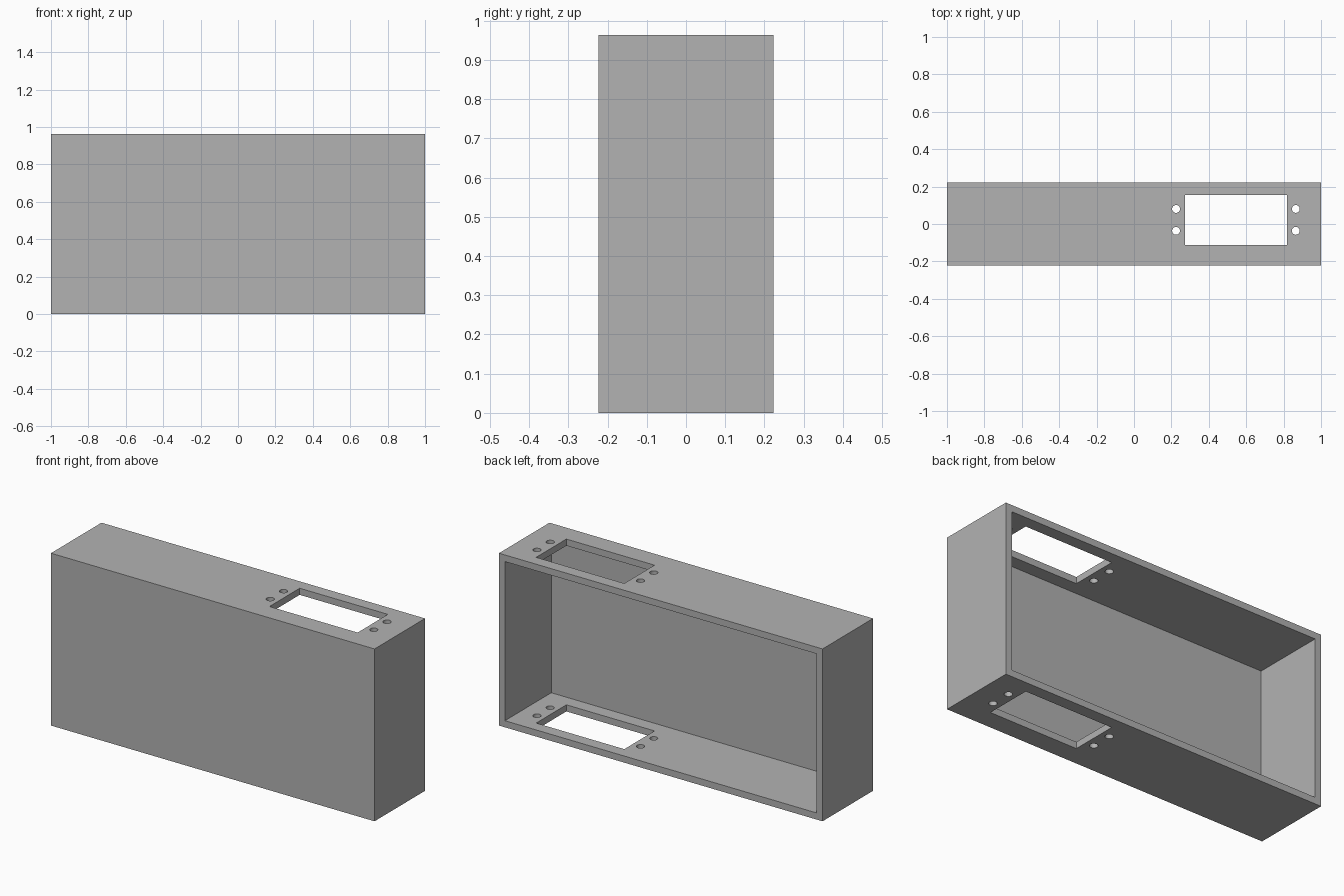
import bpy

old = bpy.data.objects.get("Cube")
if old:
    bpy.data.objects.remove(old, do_unlink=True)

LENGTH, DEPTH, HEIGHT, WALL = 2.0, 0.446, 0.963, 0.037
SLOT_X, SLOT_Y = 0.545, 0.022          # centre of the rectangular opening
SLOT_SIZE = (0.545, 0.267)
HOLE_DX, HOLE_DY, HOLE_R = 0.32, 0.0585, 0.021

grey = bpy.data.materials.new("plain_grey")
grey.use_nodes = True
colour = (0.448, 0.448, 0.448, 1.0)
grey.diffuse_color = colour
bsdf = next(n for n in grey.node_tree.nodes if n.type == 'BSDF_PRINCIPLED')
bsdf.inputs["Base Color"].default_value = colour


def box(name, size, centre):
    bpy.ops.mesh.primitive_cube_add(size=1, location=centre)
    obj = bpy.context.object
    obj.name = name
    obj.scale = size
    bpy.ops.object.transform_apply(location=True, rotation=False, scale=True)
    obj.data.materials.append(grey)
    return obj


def cut(target, cutter):
    """Subtract the cutter from the target, then discard it."""
    cutter.hide_render = True
    mod = target.modifiers.new("cut", 'BOOLEAN')
    mod.operation = 'DIFFERENCE'
    mod.solver = 'EXACT'
    mod.object = cutter
    bpy.context.view_layer.objects.active = target
    bpy.ops.object.modifier_apply(modifier=mod.name)
    bpy.data.objects.remove(cutter, do_unlink=True)


# Outer case
case = box("open_back_case", (LENGTH, DEPTH, HEIGHT), (0, 0, HEIGHT / 2))

# Cavity, open through the back
cut(case, box("cavity_cutter",
              (LENGTH - 2 * WALL, DEPTH, HEIGHT - 2 * WALL),
              (0, WALL, HEIGHT / 2)))

# Rectangular opening through top and bottom walls
cut(case, box("slot_cutter", (*SLOT_SIZE, HEIGHT * 2),
              (SLOT_X, SLOT_Y, HEIGHT / 2)))

# Four screw holes through top and bottom walls
for sx in (-1, 1):
    for sy in (-1, 1):
        bpy.ops.mesh.primitive_cylinder_add(
            vertices=32, radius=HOLE_R, depth=HEIGHT * 2,
            location=(SLOT_X + sx * HOLE_DX, SLOT_Y + sy * HOLE_DY, HEIGHT / 2))
        drill = bpy.context.object
        drill.name = "screw_hole_cutter"
        drill.data.materials.append(grey)
        cut(case, drill)

# Round holes smooth, box edges sharp
bpy.ops.object.select_all(action='DESELECT')
case.select_set(True)
bpy.context.view_layer.objects.active = case
bpy.ops.object.shade_smooth_by_angle()
